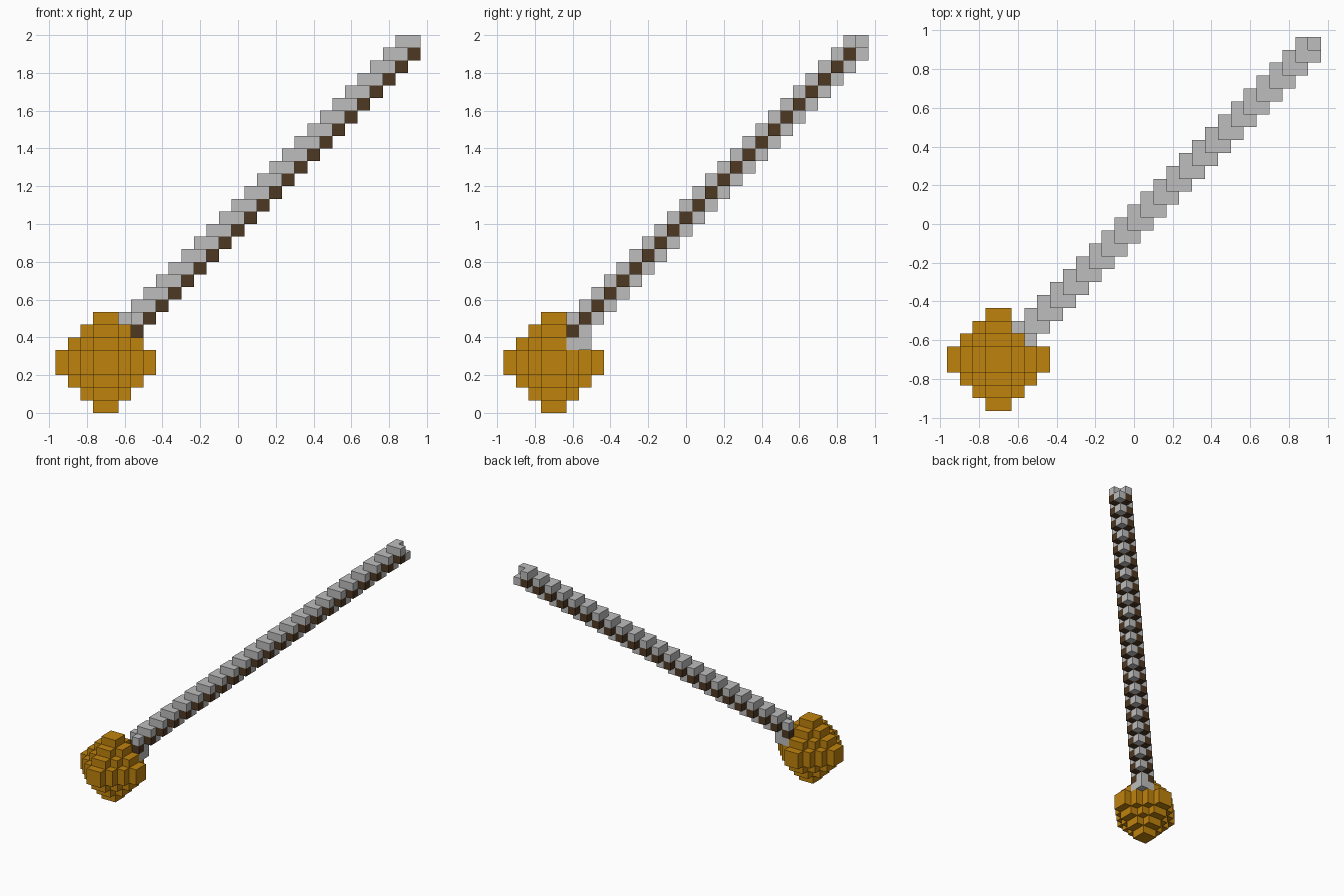
import bpy
import bmesh
from mathutils import Vector

cube = bpy.data.objects.get("Cube")
if cube:
    bpy.data.objects.remove(cube, do_unlink=True)

V = 2 / 30                                   # edge of one block
ORIGIN = Vector((-14.5, -14.5, 0)) * V       # corner of block (0, 0, 0)


def material(name, rgb):
    m = bpy.data.materials.new(name)
    m.use_nodes = True
    m.diffuse_color = (*rgb, 1)
    bsdf = m.node_tree.nodes["Principled BSDF"]
    bsdf.inputs["Base Color"].default_value = (*rgb, 1)
    bsdf.inputs["Roughness"].default_value = 0.8
    return m


def block_part(name, cells, solid, mat):
    """Mesh of unit blocks, keeping only faces not covered by a neighbour."""
    bm = bmesh.new()
    for c in sorted(cells):
        for axis in range(3):
            for side in (0, 1):
                n = list(c)
                n[axis] += 2 * side - 1
                if tuple(n) in solid:
                    continue
                u, w = (axis + 1) % 3, (axis + 2) % 3
                ring = [(0, 0), (1, 0), (1, 1), (0, 1)]
                if side == 0:
                    ring.reverse()
                verts = []
                for a, b in ring:
                    p = Vector(c)
                    p[axis] += side
                    p[u] += a
                    p[w] += b
                    verts.append(bm.verts.new(ORIGIN + p * V))
                bm.faces.new(verts)
    bmesh.ops.remove_doubles(bm, verts=bm.verts[:], dist=V * 0.01)
    mesh = bpy.data.meshes.new(name)
    bm.to_mesh(mesh)
    bm.free()
    mesh.materials.append(mat)
    ob = bpy.data.objects.new(name, mesh)
    bpy.context.collection.objects.link(ob)
    return ob


# Ball: stepped octahedron, eight blocks across
R = range(8)
ball = {(i, j, k) for i in R for j in R for k in R
        if abs(i - 3.5) + abs(j - 3.5) + abs(k - 3.5) <= 4.5}

# Shaft: one repeated diagonal step, pale shell with dark blocks on both sides
shell, bands = set(), set()
for n in range(6, 29):
    shell |= {(n, n, n), (n - 1, n, n + 1), (n, n - 1, n + 1)}
    bands |= {(n, n - 1, n), (n - 1, n, n)}
    if n > 6:
        shell |= {(n - 1, n - 1, n + 1), (n - 1, n - 1, n)}
# Collar closing the lower end against the ball
shell |= {(6, 5, 5), (5, 6, 5), (6, 6, 5)}
shell -= bands
shell -= ball
bands -= ball

solid = ball | shell | bands
block_part("ball_head", ball, solid, material("orange", (0.52, 0.223, 0.004)))
block_part("shaft_shell", shell, solid, material("light grey", (0.51, 0.51, 0.51)))
block_part("shaft_bands", bands, solid, material("dark brown", (0.076, 0.04, 0.016)))
